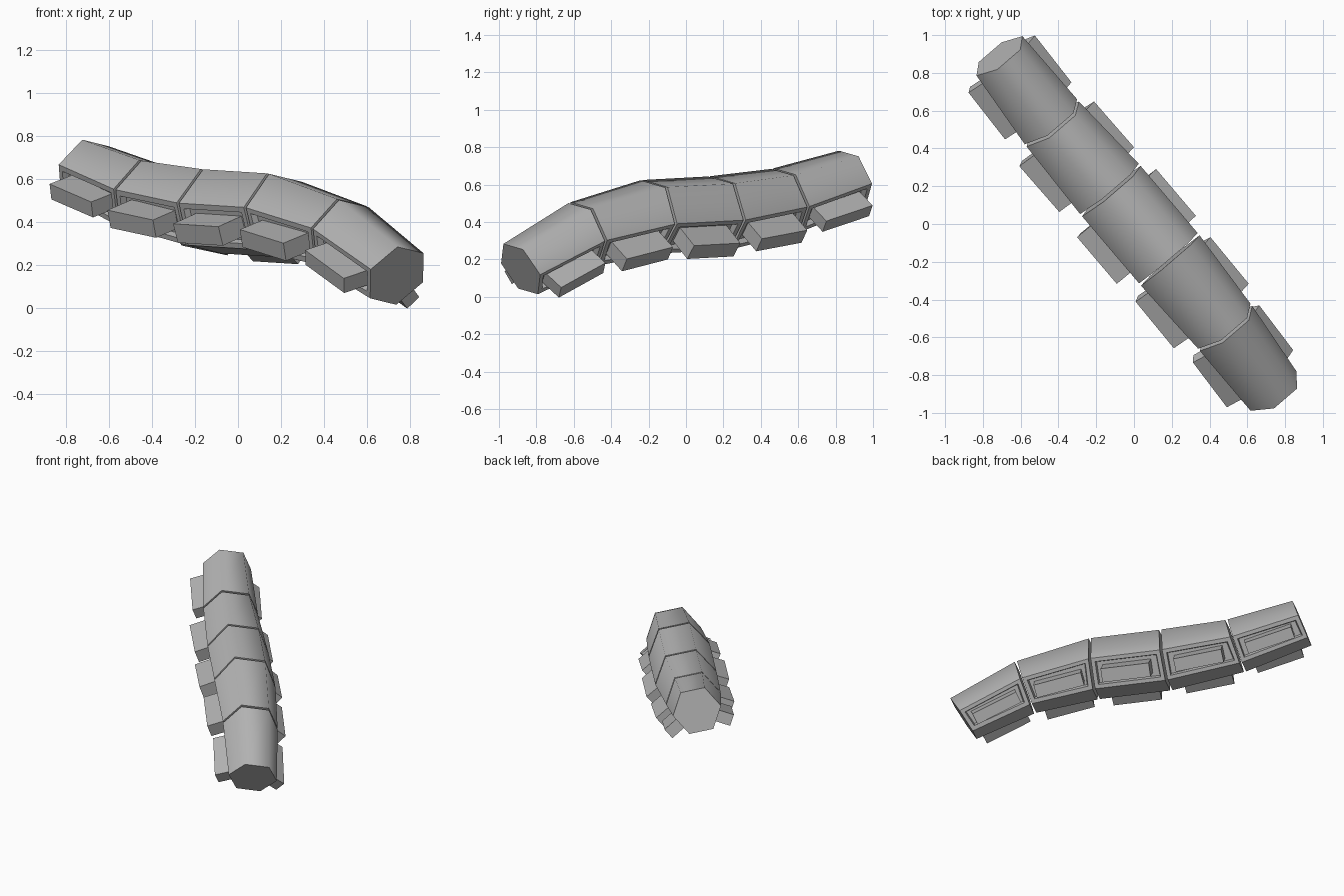
import bpy, bmesh, math
from mathutils import Vector, Matrix

cube = bpy.data.objects.get("Cube")
if cube:
    bpy.data.objects.remove(cube, do_unlink=True)

grey = bpy.data.materials.new("plain_grey")
grey.use_nodes = True
colour = (0.45, 0.45, 0.45, 1)
grey.diffuse_color = colour
grey.node_tree.nodes["Principled BSDF"].inputs["Base Color"].default_value = colour

# The body bends in one plane: side is across it, along and up lie in it
side = Vector((0.745, 0.641, -0.184)).normalized()
along = Vector((0.652, -0.758, 0)).normalized()
up = along.cross(side).normalized()

# Joints: centre, hexagon radius, pitch in degrees
joints = [
    ((-0.717, 0.896, 0.637), 0.163, -19.4),
    ((-0.435, 0.535, 0.515), 0.186, -15.6),
    ((-0.125, 0.180, 0.448), 0.208, -5),
    ((0.187, -0.187, 0.428), 0.208, -2.5),
    ((0.483, -0.547, 0.335), 0.186, -16.5),
    ((0.743, -0.890, 0.145), 0.163, -30.5),
]
GAP = 0.008


def add_object(name, bm):
    bmesh.ops.recalc_face_normals(bm, faces=bm.faces)
    mesh = bpy.data.meshes.new(name)
    bm.to_mesh(mesh)
    bm.free()
    mesh.materials.append(grey)
    obj = bpy.data.objects.new(name, mesh)
    bpy.context.collection.objects.link(obj)
    return obj


def ring(centre, radius, pitch):
    """Hexagon with flat top; corner 0 points to +side, 1 and 2 are on top."""
    a = math.radians(pitch)
    forward = along * math.cos(a) + up * math.sin(a)
    ring_up = forward.cross(side)
    return [centre + radius * (math.cos(k * math.pi / 3) * side
                               + math.sin(k * math.pi / 3) * ring_up)
            for k in range(6)]


def body_segment(name, back, front):
    """Hexagonal shell with a recess in each lower side face."""
    p, q = Vector(back[0]), Vector(front[0])
    step = (q - p).normalized() * GAP
    bm = bmesh.new()
    a = [bm.verts.new(v) for v in ring(p + step, back[1], back[2])]
    b = [bm.verts.new(v) for v in ring(q - step, front[1], front[2])]
    walls = [bm.faces.new((a[k], a[(k + 1) % 6], b[(k + 1) % 6], b[k]))
             for k in range(6)]
    bm.faces.new(a)
    bm.faces.new(b)
    bmesh.ops.recalc_face_normals(bm, faces=bm.faces)
    lower = [walls[3], walls[5]]
    bmesh.ops.inset_individual(bm, faces=lower, thickness=0.037)
    bmesh.ops.inset_individual(bm, faces=lower, thickness=0.01, depth=-0.03)
    # Only the two upper ridges are shaded as a rounded back
    for f in bm.faces:
        f.smooth = f in walls[:3]
    ridges = [{a[k], b[k]} for k in (1, 2)]
    for e in bm.edges:
        e.smooth = set(e.verts) in ridges
    return add_object(name, bm)


def side_block(name, back, front, sign):
    """Block standing out of a recess."""
    p, q = Vector(back[0]), Vector(front[0])
    radius = (back[1] + front[1]) / 2
    forward = (q - p).normalized()
    local_up = forward.cross(side).normalized()
    out = (side * sign * 0.866 - local_up * 0.5).normalized()
    across = out.cross(forward).normalized()
    inner = radius * 0.866 - 0.035
    outer = radius * 1.43
    frame = Matrix((forward, across, out)).transposed().to_4x4()
    frame.translation = (p + q) / 2 + out * (inner + outer) / 2
    size = Matrix.Diagonal((0.325, radius * 0.45, outer - inner, 1))
    bm = bmesh.new()
    bmesh.ops.create_cube(bm, size=1, matrix=frame @ size)
    return add_object(name, bm)


for i in range(len(joints) - 1):
    back, front = joints[i], joints[i + 1]
    body_segment(f"body_segment_{i + 1}", back, front)
    side_block(f"left_block_{i + 1}", back, front, 1)
    side_block(f"right_block_{i + 1}", back, front, -1)
